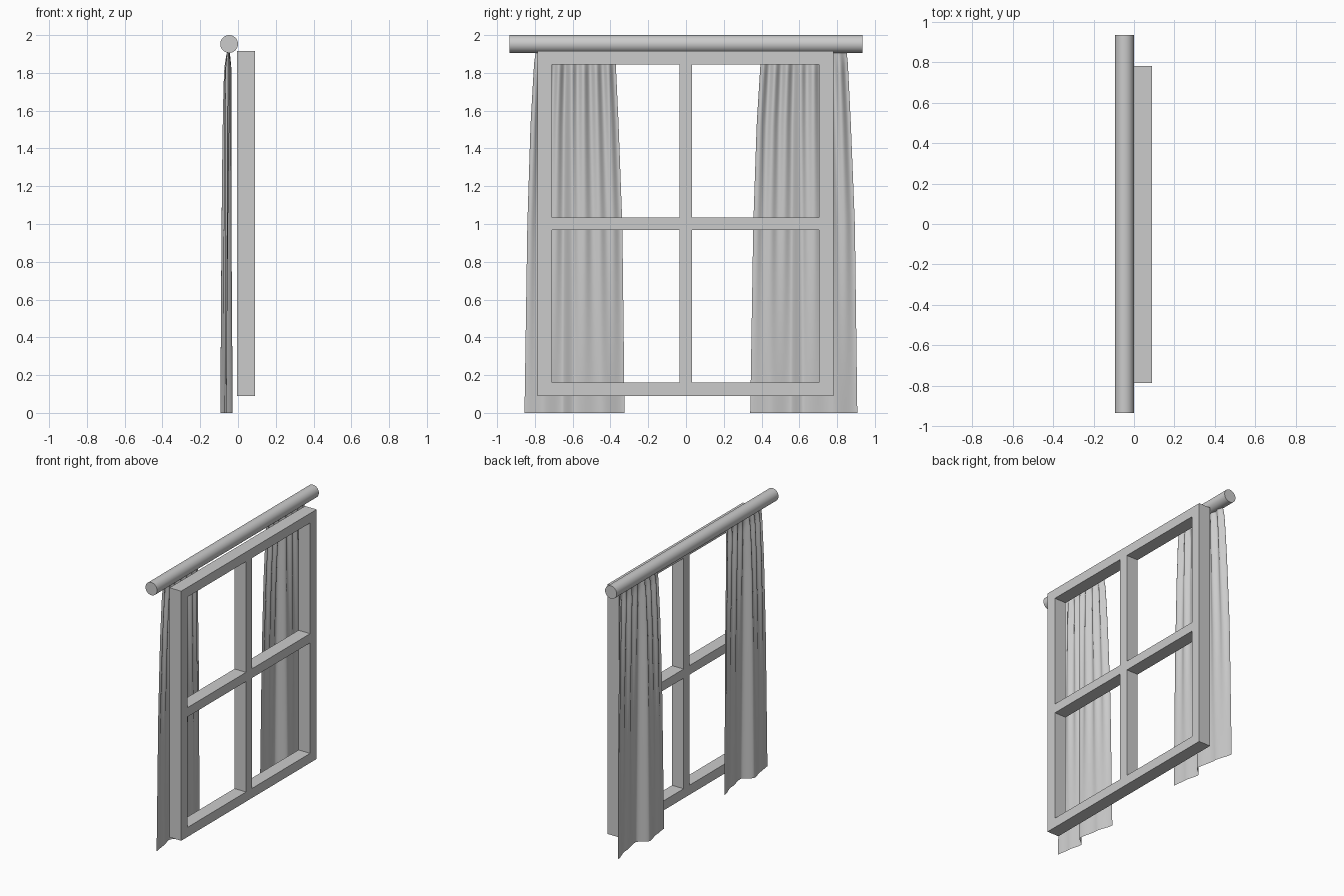
import bpy, math

if "Cube" in bpy.data.objects:
    bpy.data.objects.remove(bpy.data.objects["Cube"])


def box(name, x, y, z):
    bpy.ops.mesh.primitive_cube_add(
        size=1, location=[(a + b) / 2 for a, b in (x, y, z)])
    ob = bpy.context.object
    ob.name = name
    ob.scale = [b - a for a, b in (x, y, z)]
    bpy.ops.object.transform_apply(location=False, rotation=False, scale=True)
    return ob


def ease(keys, t):
    """Smooth interpolation through (position, value) keys."""
    for (a, va), (b, vb) in zip(keys, keys[1:]):
        if t <= b:
            s = max(0, (t - a) / (b - a))
            s = s * s * (3 - 2 * s)
            return va + (vb - va) * s
    return keys[-1][1]


def line(keys, t):
    for (a, va), (b, vb) in zip(keys, keys[1:]):
        if t <= b:
            return va + (vb - va) * max(0, (t - a) / (b - a))
    return keys[-1][1]


# Window frame: stiles, rails and glazing bars
D = (-0.004, 0.09)
for side, y in (("left", (-0.785, -0.71)), ("right", (0.705, 0.78))):
    box("stile_" + side, D, y, (0.09, 1.915))
for part, z in (("top", (1.845, 1.915)), ("bottom", (0.09, 0.16))):
    box("rail_" + part, D, (-0.71, 0.705), z)
box("vertical_bar", D, (-0.035, 0.033), (0.16, 1.845))
for side, y in (("left", (-0.71, -0.035)), ("right", (0.033, 0.705))):
    box("crossbar_" + side, D, y, (0.968, 1.035))

# Curtain rod
bpy.ops.mesh.primitive_cylinder_add(
    vertices=32, radius=0.047, depth=1.87,
    location=(-0.047, 0, 1.953), rotation=(math.pi / 2, 0, 0))
rod = bpy.context.object
rod.name = "curtain_rod"
bpy.ops.object.shade_smooth_by_angle(angle=math.radians(40))

# Curtain drape: outline edges by height below the rod, and hem wave
OUTER = [(0, -0.795), (0.03, -0.804), (0.2, -0.823), (0.48, -0.84), (1, -0.855)]
INNER = [(0, -0.378), (0.03, -0.372), (0.2, -0.357), (0.48, -0.337), (1, -0.325)]
HEM = [(0, -0.06), (0.18, -0.072), (0.37, -0.094), (0.5, -0.028),
       (0.76, -0.052), (1, -0.085)]
TOP, NU, NV = 1.912, 96, 40


def curtain(name, start, stretch):
    verts, faces = [], []
    for j in range(NV + 1):
        t = (j / NV) ** 1.5
        a, b = line(OUTER, t), line(INNER, t)
        w = min(1, t ** 0.45)
        pleat = 0.013 * (1 - t) ** 1.3 * min(1, 0.4 + t * 12)
        for i in range(NU + 1):
            u = i / NU
            y = a + (b - a) * u
            x = -0.05 * (1 - w) + ease(HEM, u) * w
            x += pleat * math.sin(2 * math.pi * 7 * u + 0.6 * math.sin(5 * u))
            x = max(-0.095, min(-0.024, x))
            verts.append((x, start + (y + 0.855) * stretch, TOP * (1 - t)))
    n = NU + 1
    for j in range(NV):
        for i in range(NU):
            k = j * n + i
            faces.append((k, k + 1, k + n + 1, k + n))
    me = bpy.data.meshes.new(name)
    me.from_pydata(verts, [], faces)
    me.shade_smooth()
    bpy.context.collection.objects.link(bpy.data.objects.new(name, me))


curtain("curtain_left", -0.855, 1.0)
curtain("curtain_right", 0.34, 1.07)
